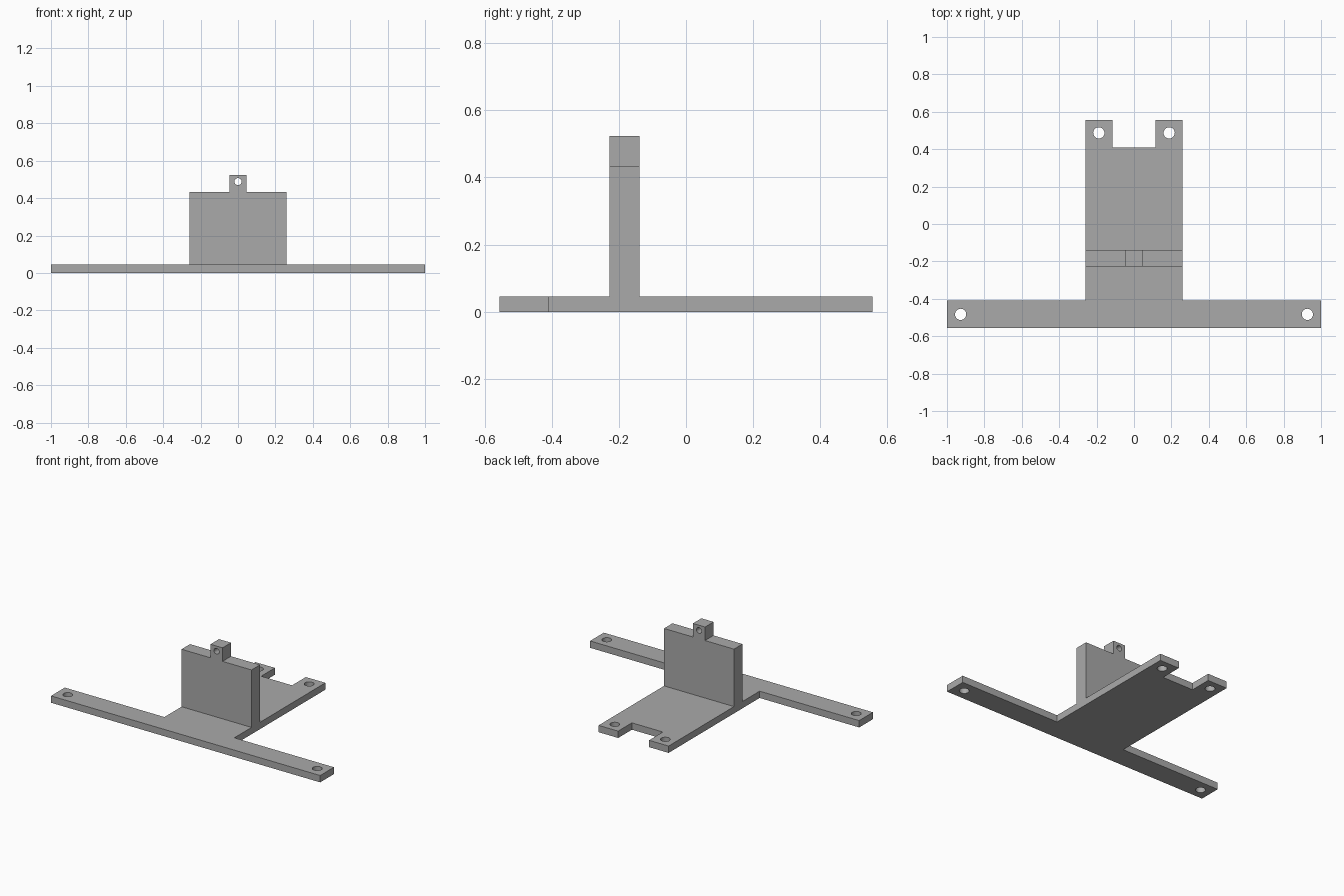
import bpy
import bmesh
from mathutils import Matrix, Vector

cube = bpy.data.objects.get("Cube")
if cube:
    bpy.data.objects.remove(cube, do_unlink=True)

# Plain grey material
grey = bpy.data.materials.new("plain_grey")
grey.use_nodes = True
colour = (0.4, 0.4, 0.4, 1)
grey.diffuse_color = colour
grey.node_tree.nodes["Principled BSDF"].inputs["Base Color"].default_value = colour

THICK = 0.046
WALL_FRONT, WALL_BACK = -0.228, -0.138


def add_object(name, bm):
    bmesh.ops.recalc_face_normals(bm, faces=bm.faces)
    mesh = bpy.data.meshes.new(name)
    bm.to_mesh(mesh)
    bm.free()
    mesh.materials.append(grey)
    obj = bpy.data.objects.new(name, mesh)
    bpy.context.collection.objects.link(obj)
    return obj


def extruded(name, half, place, push):
    """Mirror a half outline across x = 0, then extrude it into a solid."""
    outline = half + [(-x, v) for x, v in reversed(half)]
    bm = bmesh.new()
    face = bm.faces.new([bm.verts.new(place(x, v)) for x, v in outline])
    made = bmesh.ops.extrude_face_region(bm, geom=[face])["geom"]
    bmesh.ops.translate(bm, vec=Vector(push),
                        verts=[g for g in made if isinstance(g, bmesh.types.BMVert)])
    return add_object(name, bm)


def drill(target, centres, radius, turn=Matrix()):
    """Cut round through-holes, then remove the cutter."""
    bm = bmesh.new()
    for c in centres:
        bmesh.ops.create_cone(bm, cap_ends=True, segments=32, radius1=radius,
                              radius2=radius, depth=0.3,
                              matrix=Matrix.Translation(c) @ turn)
    cutter = add_object("hole_cutter", bm)
    cutter.hide_render = True
    mod = target.modifiers.new("holes", 'BOOLEAN')
    mod.operation = 'DIFFERENCE'
    mod.solver = 'EXACT'
    mod.object = cutter
    bpy.context.view_layer.objects.active = target
    bpy.ops.object.modifier_apply(modifier=mod.name)
    bpy.data.objects.remove(cutter, do_unlink=True)


# Base plate: wide front bar, central tongue and notched back edge
base = extruded("base_plate",
                [(1, -0.556), (1, -0.41), (0.26, -0.41), (0.26, 0.556),
                 (0.115, 0.556), (0.115, 0.41)],
                lambda x, y: (x, y, 0), (0, 0, THICK))
drill(base, [(s * x, y, 0) for s in (-1, 1)
             for x, y in ((0.927, -0.483), (0.188, 0.487))], 0.03)

# Upright wall with a small drilled tab on top
wall = extruded("upright_wall",
                [(0.26, THICK), (0.26, 0.432), (0.045, 0.432), (0.045, 0.523)],
                lambda x, z: (x, WALL_FRONT, z), (0, WALL_BACK - WALL_FRONT, 0))
drill(wall, [(0, (WALL_FRONT + WALL_BACK) / 2, 0.488)], 0.019,
      Matrix.Rotation(1.5707963, 4, 'X'))

# Smooth hole walls, sharp outer edges
for obj in (base, wall):
    bpy.ops.object.select_all(action='DESELECT')
    obj.select_set(True)
    bpy.context.view_layer.objects.active = obj
    bpy.ops.object.shade_smooth_by_angle()
